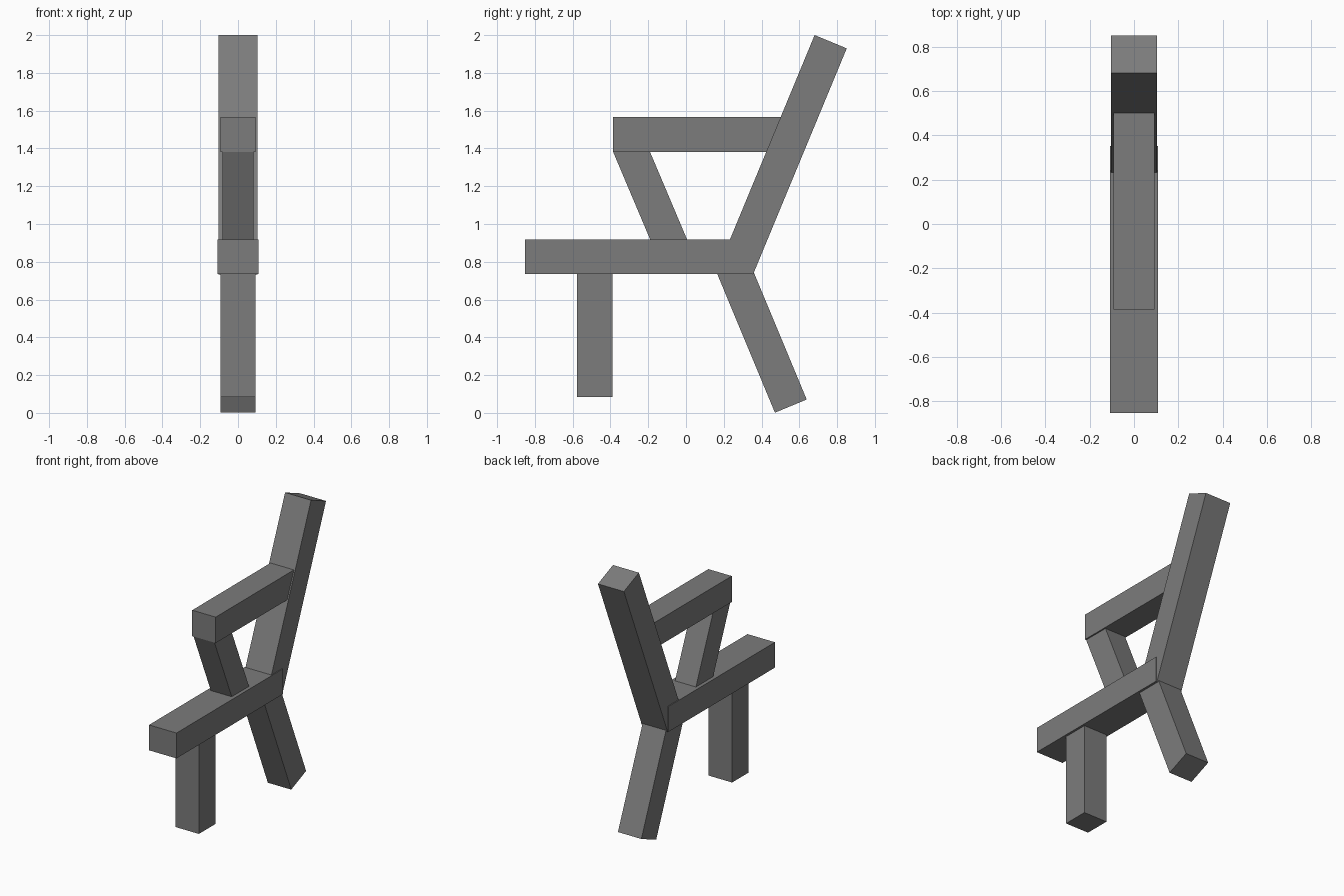
import bpy, bmesh, math
from mathutils import Matrix, Vector

if "Cube" in bpy.data.objects:
    bpy.data.objects.remove(bpy.data.objects["Cube"])

grey = bpy.data.materials.new("dark grey")
grey.diffuse_color = (0.2, 0.2, 0.2, 1)
grey.use_nodes = True
grey.node_tree.nodes["Principled BSDF"].inputs["Base Color"].default_value = grey.diffuse_color


def beam(name, start, end, width, depth):
    """Square-ended beam in the yz plane, from start to end along its centre line."""
    a, b = Vector((0, *start)), Vector((0, *end))
    d = b - a
    bm = bmesh.new()
    bmesh.ops.create_cube(bm, size=1)
    angle = math.atan2(d.z, d.y)
    bm.transform(Matrix.Translation((a + b) / 2)
                 @ Matrix.Rotation(angle, 4, 'X')
                 @ Matrix.Diagonal((width, d.length, depth, 1)))
    mesh = bpy.data.meshes.new(name)
    bm.to_mesh(mesh)
    bm.free()
    mesh.materials.append(grey)
    obj = bpy.data.objects.new(name, mesh)
    bpy.context.collection.objects.link(obj)
    return obj


# Horizontal seat and armrest
beam("seat", (-0.853, 0.826), (0.352, 0.826), 0.218, 0.182)
beam("armrest", (-0.386, 1.473), (0.55, 1.473), 0.186, 0.186)

# Leaning back and armrest support
beam("backrest", (0.27, 0.768), (0.766, 1.965), 0.206, 0.184)
beam("armrest_support", (-0.076, 0.88), (-0.303, 1.417), 0.166, 0.18)

# Legs
beam("front_leg", (-0.483, 0.083), (-0.483, 0.80), 0.186, 0.186)
beam("rear_leg", (0.555, 0.036), (0.237, 0.80), 0.186, 0.182)
